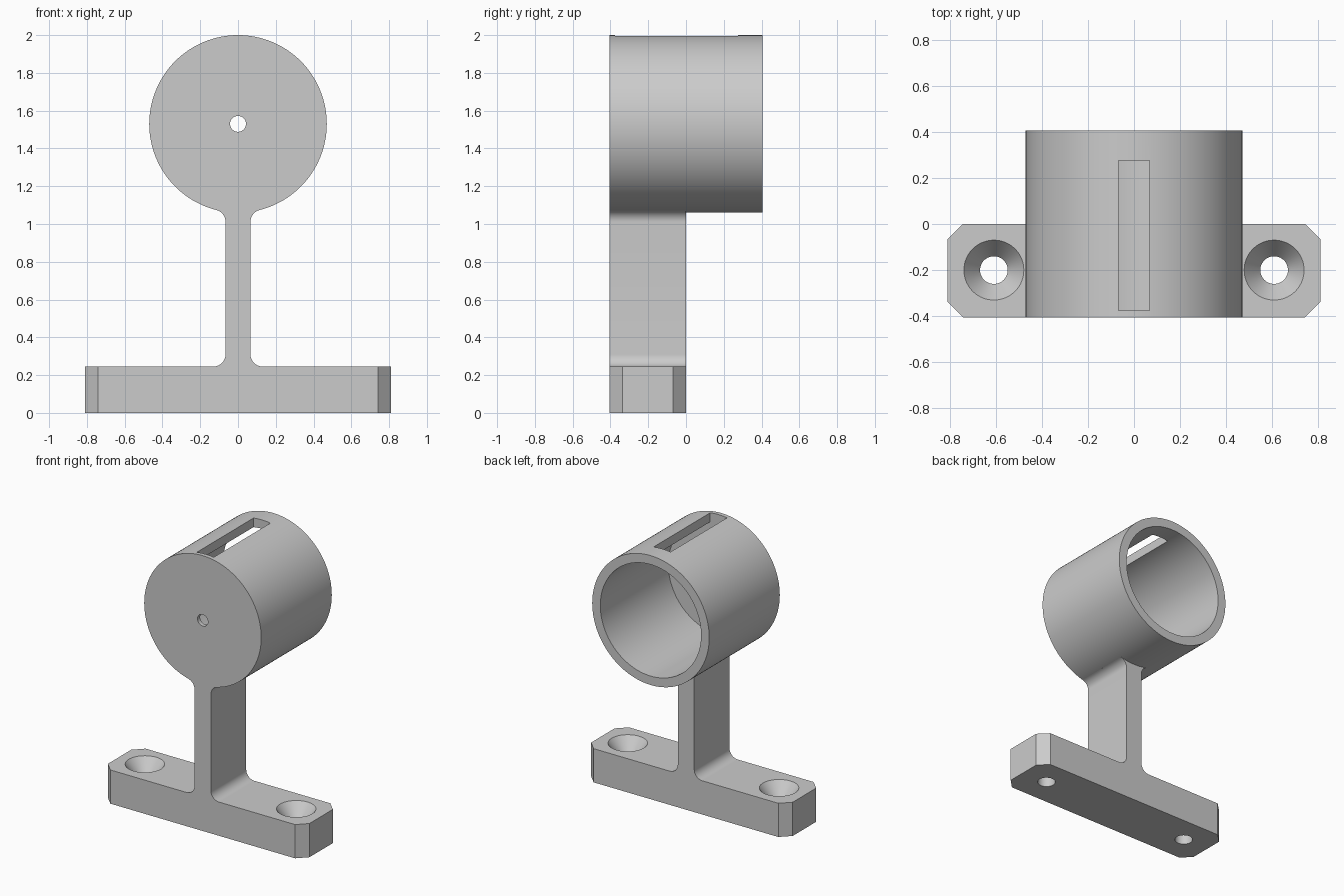
import bpy
import bmesh
from math import cos, sin, pi, atan2, hypot, sqrt, radians
from mathutils import Matrix, Vector

cube = bpy.data.objects.get("Cube")
if cube:
    bpy.data.objects.remove(cube, do_unlink=True)

# Single plain grey material
grey = bpy.data.materials.new("plain_grey")
grey.use_nodes = True
colour = (0.6, 0.6, 0.6, 1.0)
grey.diffuse_color = colour
grey.node_tree.nodes["Principled BSDF"].inputs["Base Color"].default_value = colour

# Main dimensions
FRONT, BACK, MID = -0.405, 0.405, 0.0
AXIS_Z, OUTER, BORE = 1.53, 0.47, 0.405
BASE_TOP, STEM, FILLET = 0.245, 0.066, 0.065


def finish(bm, name):
    bmesh.ops.recalc_face_normals(bm, faces=bm.faces)
    mesh = bpy.data.meshes.new(name)
    bm.to_mesh(mesh)
    bm.free()
    obj = bpy.data.objects.new(name, mesh)
    bpy.context.collection.objects.link(obj)
    mesh.materials.append(grey)
    return obj


def prism(name, points, sweep):
    """Extrude a closed outline along the sweep vector."""
    bm = bmesh.new()
    face = bm.faces.new([bm.verts.new(p) for p in points])
    out = bmesh.ops.extrude_face_region(bm, geom=[face], use_keep_orig=True)
    moved = [g for g in out["geom"] if isinstance(g, bmesh.types.BMVert)]
    bmesh.ops.translate(bm, verts=moved, vec=sweep)
    return finish(bm, name)


def lathe(name, profile, matrix, steps=128):
    """Revolve a closed (radius, height) profile around z, then place it."""
    bm = bmesh.new()
    rings = []
    for r, h in profile:
        if r == 0:
            rings.append([bm.verts.new((0, 0, h))] * steps)
        else:
            rings.append([bm.verts.new((r * cos(2 * pi * i / steps),
                                        r * sin(2 * pi * i / steps), h))
                          for i in range(steps)])
    for a, b in zip(rings, rings[1:] + rings[:1]):
        for i in range(steps):
            j = (i + 1) % steps
            corners = list(dict.fromkeys((a[i], a[j], b[j], b[i])))
            if len(corners) > 2:
                bm.faces.new(corners)
    bm.transform(matrix)
    return finish(bm, name)


def cut(obj, cutter):
    mod = obj.modifiers.new("cut", "BOOLEAN")
    mod.operation, mod.solver, mod.object = "DIFFERENCE", "EXACT", cutter
    activate(obj)
    bpy.ops.object.modifier_apply(modifier=mod.name)
    bpy.data.objects.remove(cutter, do_unlink=True)


def activate(obj):
    bpy.ops.object.select_all(action="DESELECT")
    obj.select_set(True)
    bpy.context.view_layer.objects.active = obj


def arc(cx, cz, r, a0, a1, n=12):
    return [(cx + r * cos(a0 + (a1 - a0) * i / n),
             cz + r * sin(a0 + (a1 - a0) * i / n)) for i in range(n + 1)]


# Cup: open at the back, thin front wall with a centre hole
floor = FRONT + 0.03
along_y = Matrix.Translation((0, 0, AXIS_Z)) @ Matrix.Rotation(radians(-90), 4, "X")
cup = lathe("cup", [(0.042, FRONT), (OUTER, FRONT), (OUTER, BACK),
                    (BORE, BACK), (BORE, floor), (0.042, floor)], along_y)

# Slot through the top of the cup wall
slot = prism("slot_cutter", [(x, y, AXIS_Z + 0.2) for x, y in
             ((-0.068, floor), (0.068, floor), (0.068, 0.275), (-0.068, 0.275))],
             Vector((0, 0, 0.5)))
cut(cup, slot)

# Stem with fillets into the base and the cup
fx = STEM + FILLET
fz = AXIS_Z - sqrt((OUTER + FILLET) ** 2 - fx ** 2)
meet = atan2(AXIS_Z - fz, -fx)
side = arc(fx, BASE_TOP + FILLET, FILLET, 1.5 * pi, pi)
side += arc(fx, fz, FILLET, pi, meet)
# Small overlap so the top sits inside the cup wall
tx, tz = side[-1]
pull = 0.99
side.append((tx * pull, AXIS_Z + (tz - AXIS_Z) * pull))
saddle_angle = atan2(tz - AXIS_Z, tx)
side += arc(0, AXIS_Z, OUTER * pull, saddle_angle, -pi / 2, 6)[1:-1]
outline = side + [(-x, z) for x, z in reversed(side)]
stem = prism("stem", [(x, FRONT, z) for x, z in outline], Vector((0, MID - FRONT, 0)))

# Base bar with chamfered corners
W, C = 0.81, 0.068
half = [(W - C, FRONT), (W, FRONT + C), (W, MID - C), (W - C, MID)]
base = prism("base", [(x, y, 0) for x, y in half + [(-x, y) for x, y in reversed(half)]],
             Vector((0, 0, BASE_TOP)))

# Countersunk screw holes
for s in (-1, 1):
    place = Matrix.Translation((s * 0.608, -0.2, 0))
    cut(base, lathe("screw_cutter", [(0, -0.1), (0.06, -0.1), (0.06, BASE_TOP - 0.09),
                                     (0.13, BASE_TOP), (0.13, BASE_TOP + 0.1),
                                     (0, BASE_TOP + 0.1)], place, 64))

# Smooth curved surfaces, keep crisp edges
for obj in (cup, stem, base):
    activate(obj)
    bpy.ops.object.shade_smooth_by_angle(angle=radians(25))
